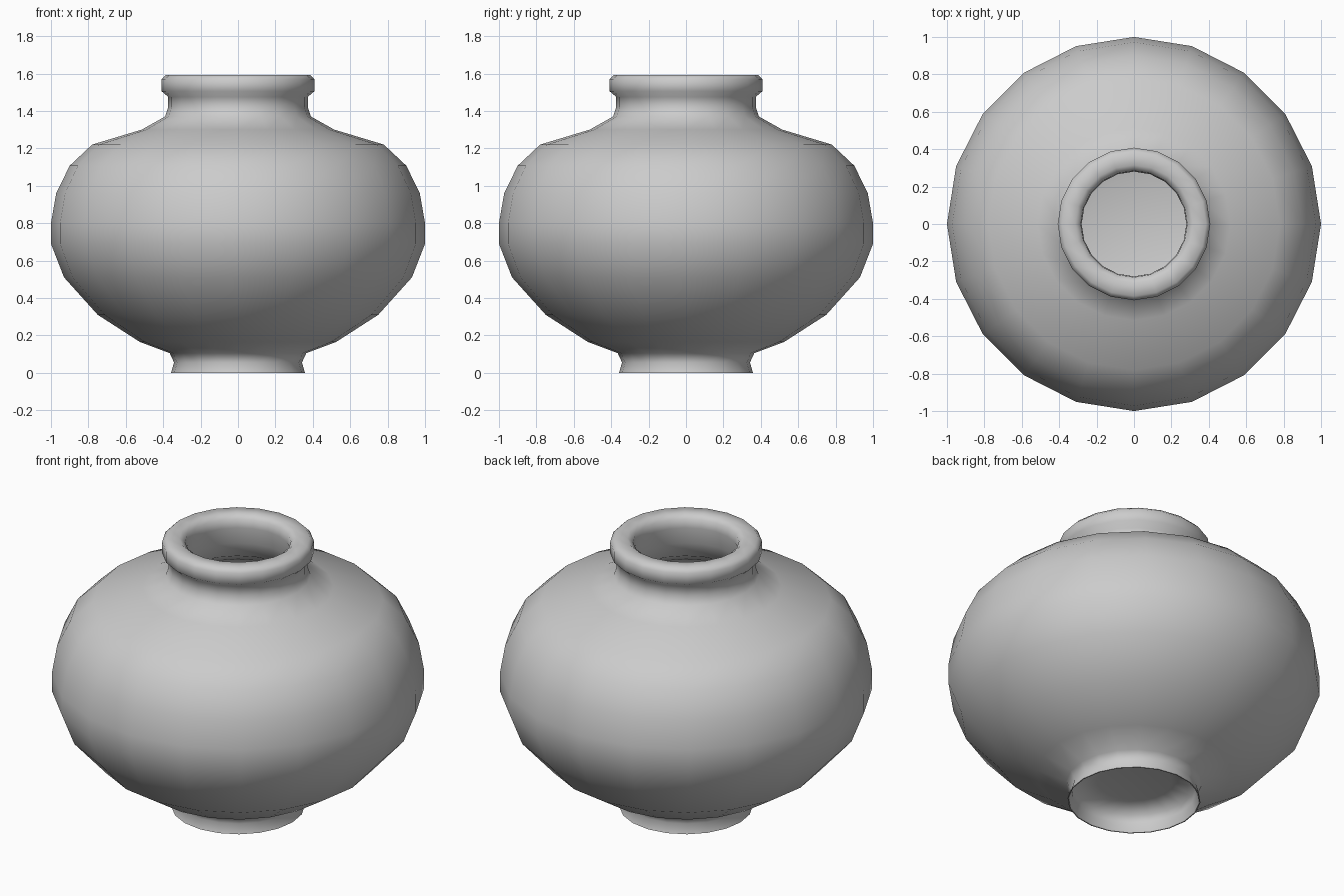
import bpy, bmesh
from math import cos, sin, pi

if "Cube" in bpy.data.objects:
    bpy.data.objects.remove(bpy.data.objects["Cube"])

SIDES = 20

# (radius, height): underside recess, foot, body, neck, rim, then the inside down to the floor
PROFILE = [
    (0, 0.125), (0.2, 0.118), (0.335, 0.10), (0.335, 0.055), (0.352, 0),
    (0.358, 0), (0.342, 0.055), (0.365, 0.105), (0.525, 0.165), (0.75, 0.31),
    (0.93, 0.51), (1.0, 0.69), (1.0, 0.80), (0.972, 0.96), (0.9, 1.107),
    (0.78, 1.22), (0.515, 1.30), (0.39, 1.37), (0.373, 1.42), (0.373, 1.475),
    (0.408, 1.505), (0.408, 1.57), (0.385, 1.593), (0.315, 1.593), (0.285, 1.57),
    (0.28, 1.52), (0.30, 1.42), (0.33, 1.33), (0.48, 1.24), (0.74, 1.16),
    (0.9, 0.95), (0.93, 0.75), (0.86, 0.54), (0.69, 0.36), (0.46, 0.22),
    (0.25, 0.165), (0, 0.15),
]


def lathe(name, profile):
    bm = bmesh.new()
    rings = []
    for r, z in profile:
        n = SIDES if r > 0 else 1
        rings.append([bm.verts.new((r * cos(2 * pi * i / SIDES),
                                    r * sin(2 * pi * i / SIDES), z)) for i in range(n)])
    for a, b in zip(rings, rings[1:]):
        for i in range(SIDES):
            j = (i + 1) % SIDES
            corners = [a[i % len(a)], a[j % len(a)], b[j % len(b)], b[i % len(b)]]
            bm.faces.new(list(dict.fromkeys(corners)))
    bmesh.ops.recalc_face_normals(bm, faces=bm.faces)
    for f in bm.faces:
        f.smooth = True
    # crisp bottom edge of the foot
    for e in bm.edges:
        if all(v.co.z < 0.001 for v in e.verts):
            e.smooth = False
    mesh = bpy.data.meshes.new(name)
    bm.to_mesh(mesh)
    bm.free()
    obj = bpy.data.objects.new(name, mesh)
    bpy.context.collection.objects.link(obj)
    return obj


lathe("vase", PROFILE)
